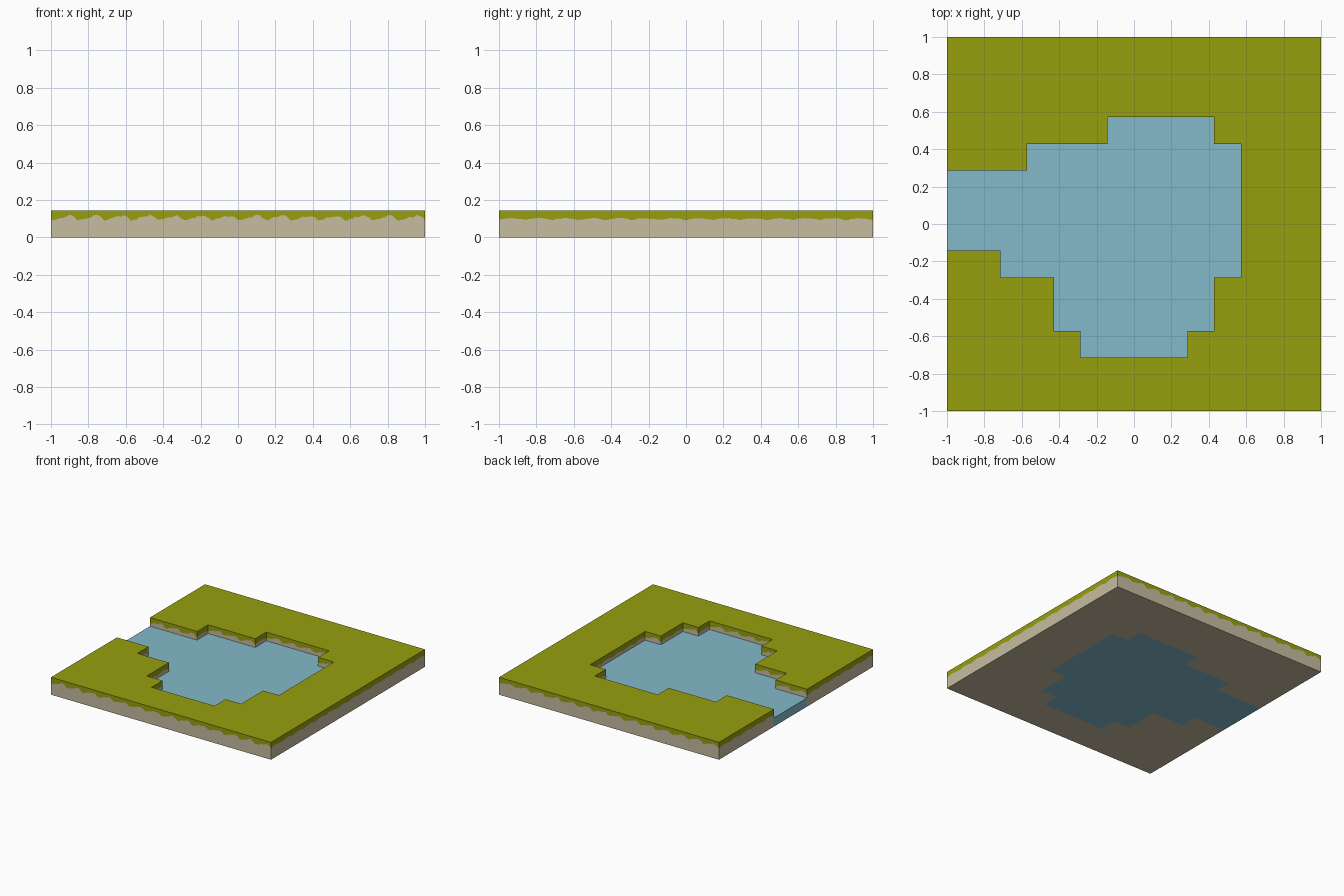
import bpy
import bmesh
import random

if "Cube" in bpy.data.objects:
    bpy.data.objects.remove(bpy.data.objects["Cube"])

random.seed(4)
U = 1 / 7            # one tile of the 14 x 14 layout
TOP = U              # height of the land
WATER = U / 2        # height of the water surface
STEPS = 10           # grass fringe points per tile

# Outlines in tile units: the pond bank, running clockwise from the open west side
POND = [(-7, 2), (-4, 2), (-4, 3), (-1, 3), (-1, 4), (3, 4), (3, 3), (4, 3),
        (4, -2), (3, -2), (3, -4), (2, -4), (2, -5), (-2, -5), (-2, -4),
        (-3, -4), (-3, -2), (-5, -2), (-5, -1), (-7, -1)]
LAND = [(-7, -7), (7, -7), (7, 7), (-7, 7)] + POND


def material(name, rgb):
    m = bpy.data.materials.new(name)
    m.diffuse_color = (*rgb, 1)
    m.use_nodes = True
    m.node_tree.nodes["Principled BSDF"].inputs["Base Color"].default_value = m.diffuse_color
    return m


grass = material("grass green", (0.305, 0.350, 0.0045))
soil = material("sandy soil", (0.565, 0.503, 0.352))
water = material("pond water", (0.231, 0.491, 0.591))


def add_face(bm, points, mat=0):
    f = bm.faces.new([bm.verts.new(p) for p in points])
    f.material_index = mat


def finish(bm, name, mats):
    bmesh.ops.remove_doubles(bm, verts=bm.verts, dist=1e-5)
    mesh = bpy.data.meshes.new(name)
    bm.to_mesh(mesh)
    bm.free()
    for m in mats:
        mesh.materials.append(m)
    ob = bpy.data.objects.new(name, mesh)
    bpy.context.collection.objects.link(ob)


def ring(outline, z):
    return [(x * U, y * U, z) for x, y in outline]


def fringe(a, b):
    """Ragged line where the grass meets the soil along one wall."""
    tiles = int(abs(b[0] - a[0]) + abs(b[1] - a[1]))
    along_x = a[1] == b[1]
    n = tiles * STEPS
    points = []
    for i in range(n + 1):
        t, s = i / n, (i % STEPS) / STEPS
        if i in (0, n):
            z = 0.095
        elif along_x:      # rising tufts with a sharp drop
            z = 0.093 + 0.027 * (s / 0.75 if s < 0.75 else (1 - s) / 0.25)
            z += random.uniform(-0.006, 0.004)
        else:              # shallow scallops
            z = 0.092 + 0.040 * s * (1 - s) + random.uniform(-0.002, 0.002)
        points.append(((a[0] + (b[0] - a[0]) * t) * U,
                       (a[1] + (b[1] - a[1]) * t) * U, z))
    return points


# Land: grass top, soil underside, two-tone walls
bm = bmesh.new()
add_face(bm, ring(LAND, TOP), 0)
add_face(bm, ring(LAND, 0)[::-1], 1)
for a, b in zip(LAND, LAND[1:] + LAND[:1]):
    outer = (a[0] == b[0] and abs(a[0]) == 7) or (a[1] == b[1] and abs(a[1]) == 7)
    line = fringe(a, b)
    add_face(bm, ring([a, b], 0 if outer else WATER) + line[::-1], 1)
    add_face(bm, line + ring([b, a], TOP), 0)
finish(bm, "land", [grass, soil])

# Pond: water surface, underside and the open end on the west edge
bm = bmesh.new()
add_face(bm, ring(POND, WATER)[::-1])
add_face(bm, ring(POND, 0))
add_face(bm, ring([POND[0], POND[-1]], 0) + ring([POND[-1], POND[0]], WATER))
finish(bm, "pond", [water])
